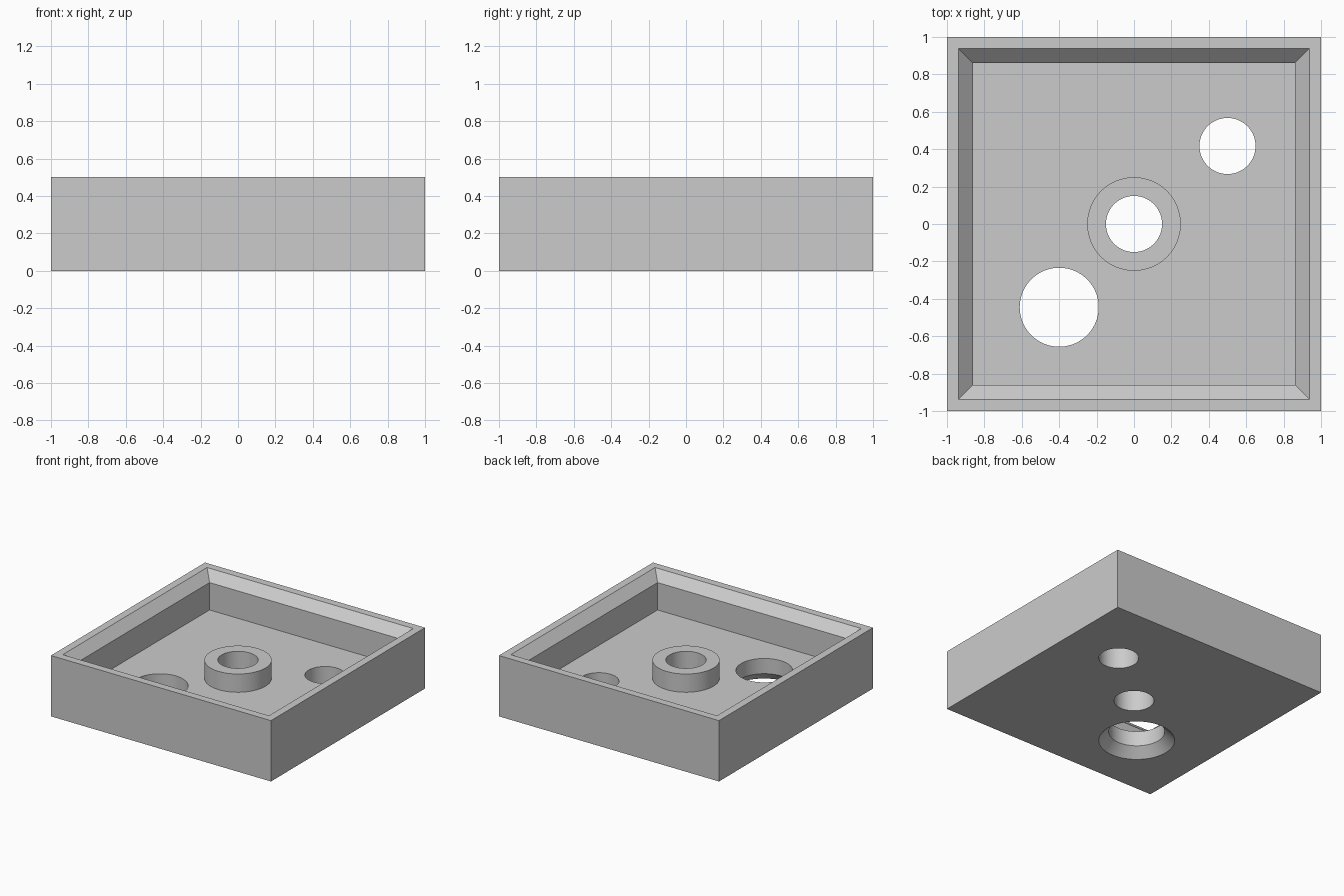
import bpy
import bmesh
import math

cube = bpy.data.objects.get("Cube")
if cube:
    bpy.data.objects.remove(cube, do_unlink=True)

grey = bpy.data.materials.new("light grey")
grey.use_nodes = True
colour = (0.6, 0.6, 0.6, 1)
grey.diffuse_color = colour
grey.node_tree.nodes["Principled BSDF"].inputs["Base Color"].default_value = colour


def loft(name, profile, sides=96, centre=(0, 0)):
    """Closed solid through (radius, height) rings; four sides use half widths."""
    scale, turn = (math.sqrt(2), math.pi / 4) if sides == 4 else (1, 0)
    bm = bmesh.new()
    rings = []
    for r, z in profile:
        ring = []
        for i in range(sides):
            a = turn + math.tau * i / sides
            ring.append(bm.verts.new((centre[0] + r * scale * math.cos(a),
                                      centre[1] + r * scale * math.sin(a), z)))
        rings.append(ring)
    for low, high in zip(rings, rings[1:]):
        for i in range(sides):
            j = (i + 1) % sides
            bm.faces.new((low[i], low[j], high[j], high[i]))
    bm.faces.new(rings[0][::-1])
    bm.faces.new(rings[-1])
    mesh = bpy.data.meshes.new(name)
    bm.to_mesh(mesh)
    bm.free()
    mesh.materials.append(grey)
    obj = bpy.data.objects.new(name, mesh)
    bpy.context.collection.objects.link(obj)
    return obj


def combine(target, tool, operation):
    """Apply a boolean and discard the helper solid."""
    tool.hide_render = True
    mod = target.modifiers.new("cut", 'BOOLEAN')
    mod.operation = operation
    mod.solver = 'EXACT'
    mod.object = tool
    bpy.ops.object.select_all(action='DESELECT')
    target.select_set(True)
    bpy.context.view_layer.objects.active = target
    bpy.ops.object.modifier_apply(modifier=mod.name)
    bpy.data.objects.remove(tool, do_unlink=True)


# Square tray with a recess that flares out at the rim
tray = loft("tray", [(1, 0), (1, 0.5)], sides=4)
recess = loft("recess_cutter",
              [(0.862, 0.2), (0.862, 0.425), (1.037, 0.6)], sides=4)
combine(tray, recess, 'DIFFERENCE')

# Raised boss in the middle of the floor
combine(tray, loft("boss", [(0.25, 0.1), (0.25, 0.35)]), 'UNION')

# Straight bores through the boss and the floor
for centre in ((0, 0), (0.5, 0.417)):
    combine(tray, loft("bore_cutter", [(0.15, -0.1), (0.15, 0.45)], centre=centre),
            'DIFFERENCE')

# Larger hole, countersunk from below
countersunk = loft("countersink_cutter",
                   [(0.336, -0.05), (0.211, 0.075), (0.211, 0.3)],
                   centre=(-0.4, -0.445))
combine(tray, countersunk, 'DIFFERENCE')

bpy.ops.object.shade_smooth_by_angle(angle=math.radians(30))
